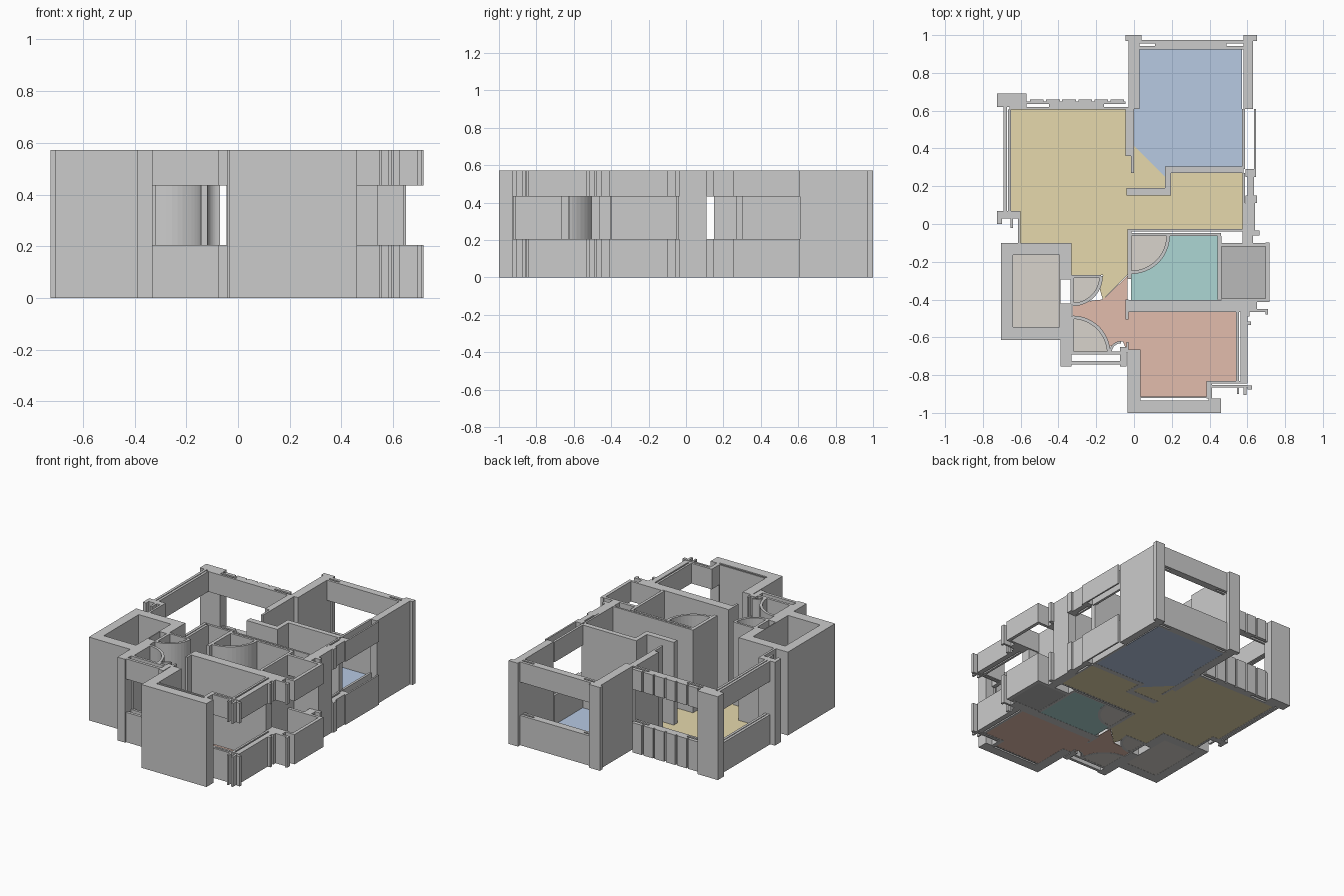
import bpy, bmesh, math

H = 0.573                              # wall height
FULL = [(0, H)]                        # solid wall
BANDS = [(0, 0.205), (0.434, H)]       # sill and lintel around a window opening


def finish(name, bm, mat=None):
    bmesh.ops.recalc_face_normals(bm, faces=bm.faces)
    me = bpy.data.meshes.new(name)
    bm.to_mesh(me)
    bm.free()
    ob = bpy.data.objects.new(name, me)
    bpy.context.collection.objects.link(ob)
    if mat:
        me.materials.append(mat)
    return ob


def prism(bm, pts, z0, z1):
    f = bm.faces.new([bm.verts.new((x, y, z0)) for x, y in pts])
    r = bmesh.ops.extrude_face_region(bm, geom=[f], use_keep_orig=True)
    vs = [g for g in r["geom"] if isinstance(g, bmesh.types.BMVert)]
    bmesh.ops.translate(bm, verts=vs, vec=(0, 0, z1 - z0))


def walls(name, rects, spans=FULL):
    """Rectangles given as x0, x1, y0, y1, raised over each height span."""
    bm = bmesh.new()
    for x0, x1, y0, y1 in rects:
        for z0, z1 in spans:
            prism(bm, [(x0, y0), (x1, y0), (x1, y1), (x0, y1)], z0, z1)
    return finish(name, bm)


def arc(cx, cy, r, a0, n=12):
    return [(cx + r * math.cos(math.radians(a0 + 90 * i / n)),
             cy + r * math.sin(math.radians(a0 + 90 * i / n))) for i in range(n + 1)]


def curved_wall(name, cx, cy, r, a0, t=0.018):
    bm = bmesh.new()
    prism(bm, arc(cx, cy, r, a0) + arc(cx, cy, r - t, a0)[::-1], 0, H)
    return finish(name, bm)


def colour(name, rgb):
    m = bpy.data.materials.new(name)
    m.diffuse_color = [(min(1, c / 255 / 0.935)) ** 2.2 for c in rgb] + [1]
    return m


def floor(name, pts, mat):
    bm = bmesh.new()
    prism(bm, pts, 0.001, 0.004)
    return finish(name, bm, mat)


def box(x0, x1, y0, y1):
    return [(x0, y0), (x1, y0), (x1, y1), (x0, y1)]


# Bedroom at the back right
walls("bedroom_walls", [
    (-0.03, 0.03, 0.61, 0.97), (-0.045, 0.04, 0.97, 1.0),
    (-0.045, -0.03, 0.36, 0.62), (-0.015, 0.0, 0.27, 0.40), (-0.03, 0.0, 0.36, 0.61),
    (0.58, 0.63, 0.61, 0.97), (0.58, 0.65, 0.97, 1.0),
    (0.17, 0.58, 0.27, 0.305), (0.165, 0.195, 0.19, 0.305), (-0.04, 0.195, 0.15, 0.19)])
walls("bedroom_back_window", [
    (0.03, 0.58, 0.955, 0.975), (0.03, 0.58, 0.925, 0.942),
    (0.11, 0.49, 0.942, 0.955)], BANDS)
walls("bedroom_side_window", [
    (0.572, 0.588, 0.29, 0.61), (0.634, 0.645, 0.29, 0.61),
    (0.59, 0.645, 0.25, 0.29), (0.575, 0.588, 0.11, 0.27),
    (0.60, 0.635, 0.15, 0.25), (0.59, 0.65, 0.11, 0.15)], BANDS)

# Large room at the back left
walls("large_room_posts", [
    (-0.725, -0.57, 0.62, 0.69), (-0.725, -0.60, 0.03, 0.07), (-0.725, -0.70, 0.0, 0.03),
    (-0.655, -0.64, -0.02, 0.03), (-0.615, -0.60, -0.10, 0.03),
    (0.575, 0.64, -0.04, 0.11)])
walls("large_room_back_window", [
    (-0.66, -0.045, 0.605, 0.62), (-0.57, -0.045, 0.635, 0.648),
    (-0.45, -0.16, 0.62, 0.635)], BANDS)
walls("back_window_panels",
      [(-0.55 + i * 0.085, -0.478 + i * 0.085, 0.648, 0.66) for i in range(6)], BANDS)
walls("large_room_left_window", [
    (-0.69, -0.672, 0.07, 0.62), (-0.667, -0.65, 0.07, 0.605)], BANDS)

# Shaft on the left
walls("shaft_walls", [
    (-0.705, -0.33, -0.165, -0.10), (-0.705, -0.33, -0.615, -0.545),
    (-0.705, -0.64, -0.545, -0.165), (-0.395, -0.388, -0.545, -0.165),
    (-0.337, -0.33, -0.545, -0.165), (-0.388, -0.337, -0.295, -0.165),
    (-0.388, -0.337, -0.545, -0.42)])

# Entrance hall
walls("hall_walls", [
    (-0.39, -0.33, -0.755, -0.615), (-0.33, -0.175, -0.285, -0.27),
    (-0.33, -0.318, -0.43, -0.285), (-0.33, -0.318, -0.68, -0.49),
    (-0.045, -0.03, -0.505, -0.40), (-0.04, 0.035, -0.68, -0.665),
    (-0.04, -0.028, -0.665, -0.625)])
walls("hall_window", [
    (-0.33, -0.06, -0.745, -0.725), (-0.33, -0.06, -0.692, -0.675),
    (-0.075, -0.04, -0.755, -0.65)], BANDS)
curved_wall("upper_hall_curve", -0.325, -0.275, 0.16, 270)
curved_wall("lower_hall_curve", -0.325, -0.685, 0.20, 0)
curved_wall("small_hall_curve", -0.07, -0.68, 0.06, 90, 0.012)

# Bathroom and utility room
walls("bathroom_walls", [
    (-0.035, 0.575, -0.04, -0.027), (-0.012, 0.46, -0.063, -0.048),
    (-0.035, -0.012, -0.29, -0.04), (0.443, 0.462, -0.40, -0.063),
    (-0.03, 0.54, -0.465, -0.403)])
curved_wall("bathroom_curve", -0.015, -0.06, 0.205, 270)
walls("utility_parapet", [
    (0.695, 0.718, -0.412, -0.098), (0.462, 0.695, -0.12, -0.10),
    (0.462, 0.695, -0.412, -0.395), (0.575, 0.63, -0.10, -0.04),
    (0.63, 0.665, -0.06, -0.035), (0.54, 0.65, -0.465, -0.412),
    (0.65, 0.71, -0.465, -0.45), (0.695, 0.71, -0.48, -0.465)], BANDS)

# Front room
walls("front_room_walls", [
    (-0.035, 0.035, -1.0, -0.68), (0.035, 0.46, -1.0, -0.935),
    (0.395, 0.46, -0.935, -0.925), (0.03, 0.385, -0.922, -0.912)])
walls("front_room_window", [
    (0.54, 0.555, -0.84, -0.465), (0.565, 0.60, -0.83, -0.465),
    (0.385, 0.60, -0.845, -0.83), (0.395, 0.60, -0.865, -0.852),
    (0.385, 0.412, -0.925, -0.845), (0.545, 0.557, -0.90, -0.865),
    (0.58, 0.595, -0.905, -0.865), (0.60, 0.625, -0.875, -0.855),
    (0.60, 0.62, -0.535, -0.515), (0.60, 0.612, -0.49, -0.465)], BANDS)

# Coloured floors
blue = colour("blue_floor", (170, 187, 211))
sand = colour("sand_floor", (214, 201, 160))
teal = colour("teal_floor", (160, 199, 197))
coral = colour("coral_floor", (211, 175, 160))
stone = colour("stone_floor", (201, 197, 190))
grey = colour("grey_floor", (172, 172, 172))

floor("bedroom_floor", [
    (0.03, 0.925), (0.572, 0.925), (0.572, 0.305), (0.165, 0.305), (0.165, 0.25),
    (0.0, 0.415), (0.0, 0.61), (0.03, 0.61)], blue)
floor("large_room_floor", [
    (-0.65, 0.605), (-0.045, 0.605), (-0.045, 0.36), (-0.015, 0.36), (0.0, 0.415),
    (0.165, 0.25), (0.165, 0.19), (-0.04, 0.19), (-0.04, 0.15), (0.195, 0.15),
    (0.195, 0.27), (0.575, 0.27), (0.575, -0.027), (-0.035, -0.027), (-0.035, -0.27),
    (-0.165, -0.40), (-0.18, -0.35), (-0.165, -0.27), (-0.33, -0.27), (-0.33, -0.10),
    (-0.60, -0.10), (-0.60, 0.03), (-0.65, 0.07)], sand)
floor("bathroom_floor", arc(-0.015, -0.06, 0.205, 270) + [
    (0.443, -0.06), (0.443, -0.403), (-0.015, -0.403)], teal)
floor("hall_and_front_floor", [
    (-0.035, -0.275), (-0.035, -0.465), (0.54, -0.465), (0.54, -0.83), (0.385, -0.83),
    (0.385, -0.912), (0.035, -0.912), (0.035, -0.665), (-0.04, -0.665), (-0.06, -0.62),
    (-0.13, -0.65)] + arc(-0.325, -0.685, 0.20, 0)[2:] + [
    (-0.325, -0.435), (-0.22, -0.405), (-0.165, -0.40)], coral)
floor("shaft_floor", box(-0.64, -0.395, -0.545, -0.165), stone)
floor("utility_floor", box(0.462, 0.695, -0.395, -0.12), grey)
for n, cx, cy, r, a in [("upper_nook", -0.325, -0.275, 0.142, 270),
                        ("lower_nook", -0.325, -0.685, 0.182, 0),
                        ("bathroom_nook", -0.015, -0.06, 0.187, 270)]:
    floor(n + "_floor", [(cx, cy)] + arc(cx, cy, r, a), stone)
